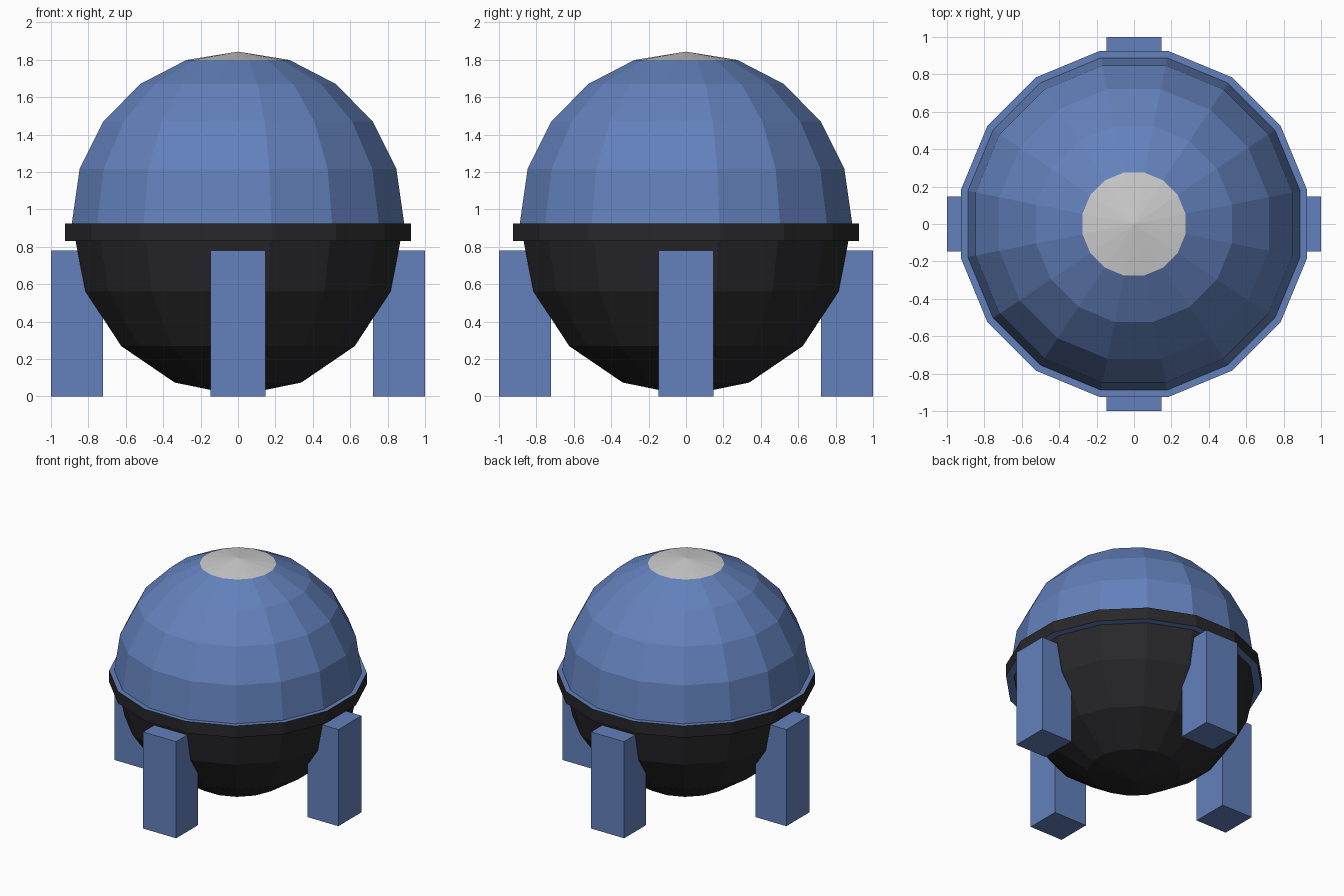
import bpy, bmesh, math
from mathutils import Matrix

if "Cube" in bpy.data.objects:
    bpy.data.objects.remove(bpy.data.objects["Cube"])

SIDES = 16


def material(name, rgb):
    m = bpy.data.materials.new(name)
    m.diffuse_color = (*rgb, 1.0)
    m.use_nodes = True
    m.node_tree.nodes["Principled BSDF"].inputs["Base Color"].default_value = m.diffuse_color
    return m


BLUE = material("blue", (0.125, 0.22, 0.50))
BLACK = material("black", (0.021, 0.021, 0.024))
GREY = material("light grey", (0.60, 0.60, 0.60))


def finish(name, bm, mats):
    bmesh.ops.recalc_face_normals(bm, faces=bm.faces)
    mesh = bpy.data.meshes.new(name)
    bm.to_mesh(mesh)
    bm.free()
    for m in mats:
        mesh.materials.append(m)
    ob = bpy.data.objects.new(name, mesh)
    bpy.context.collection.objects.link(ob)
    return ob


def lathe(profile):
    """Spin (radius, z) points around z; radius 0 gives a pole."""
    bm = bmesh.new()
    rings = []
    for r, z in profile:
        if r < 1e-6:
            rings.append([bm.verts.new((0, 0, z))] * SIDES)
        else:
            angles = [2 * math.pi * (i + 0.5) / SIDES for i in range(SIDES)]
            rings.append([bm.verts.new((r * math.cos(a), r * math.sin(a), z)) for a in angles])
    for lo, hi in zip(rings, rings[1:]):
        for i in range(SIDES):
            j = (i + 1) % SIDES
            quad = [lo[i], lo[j], hi[j], hi[i]]
            bm.faces.new(list(dict.fromkeys(quad)))
    return bm


def arc(radius, centre, steps, sign):
    """Quarter circle from the equator to a pole."""
    pts = []
    for k in range(steps + 1):
        a = math.pi / 2 * k / steps
        r = 0.0 if k == steps else radius * math.cos(a)
        pts.append((r, centre + sign * radius * math.sin(a)))
    return pts


# Upper dome with a grey cap made of the top ring of faces
bm = lathe(arc(0.908, 0.935, 5, 1))
bmesh.ops.translate(bm, verts=[v for v in bm.verts if v.co.z < 0.94], vec=(0, 0, -0.025))
for f in bm.faces:
    f.material_index = 1 if f.calc_center_median().z > 1.80 else 0
finish("dome", bm, [BLUE, GREY])

# Lower bowl
finish("bowl", lathe(arc(0.90, 0.905, 4, -1)), [BLACK])

# Equator band: black rim, blue top and underside
bm = lathe([(0, 0.83), (0.943, 0.83), (0.943, 0.925), (0, 0.925)])
bm.normal_update()
for f in bm.faces:
    f.material_index = 1 if abs(f.normal.z) < 0.5 else 0
finish("equator_band", bm, [BLUE, BLACK])

# Four block legs
for i, name in enumerate(("right_leg", "back_leg", "left_leg", "front_leg")):
    bm = bmesh.new()
    bmesh.ops.create_cube(bm, size=1.0)
    bmesh.ops.scale(bm, verts=bm.verts, vec=(0.277, 0.295, 0.78))
    bmesh.ops.translate(bm, verts=bm.verts, vec=(0.8615, 0, 0.39))
    bmesh.ops.rotate(bm, verts=bm.verts, matrix=Matrix.Rotation(i * math.pi / 2, 3, 'Z'))
    finish(name, bm, [BLUE])
